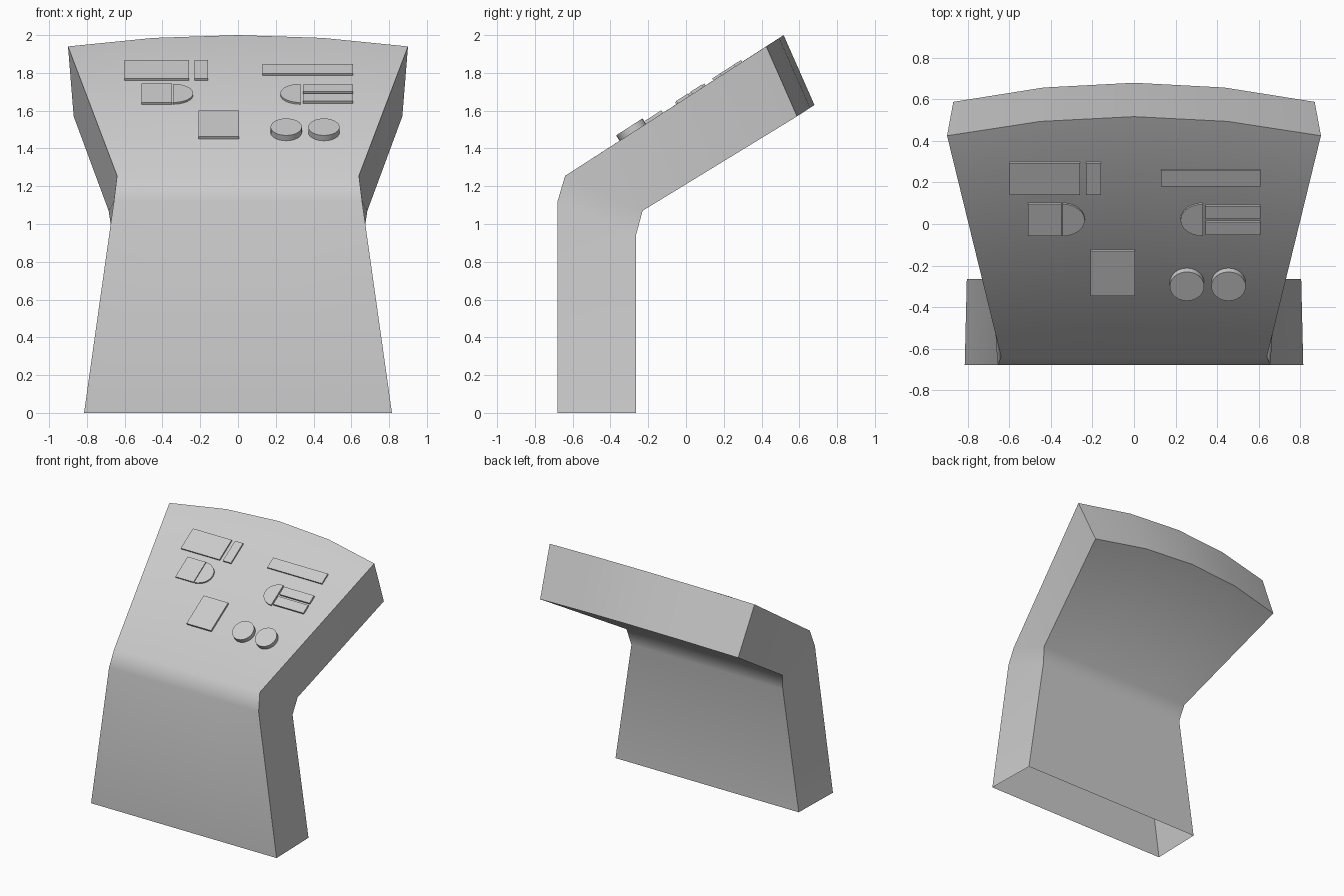
import bpy, bmesh, math
from mathutils import Vector

if "Cube" in bpy.data.objects:
    bpy.data.objects.remove(bpy.data.objects["Cube"])


def finish(name, bm, angle):
    bmesh.ops.recalc_face_normals(bm, faces=bm.faces)
    me = bpy.data.meshes.new(name)
    bm.to_mesh(me)
    bm.free()
    ob = bpy.data.objects.new(name, me)
    bpy.context.collection.objects.link(ob)
    bpy.ops.object.select_all(action='DESELECT')
    bpy.context.view_layer.objects.active = ob
    ob.select_set(True)
    bpy.ops.object.shade_smooth_by_angle(angle=math.radians(angle))
    return ob


# Console housing: bent shell, open underneath, arched top edge
# rows of (y, z, half width, arch amount)
FRONT = [(-0.68, 0, 0.815, 0), (-0.68, 1.12, 0.657, 0),
         (-0.64, 1.255, 0.64, 0), (0.425, 1.94, 0.90, 1)]
BACK = [(-0.265, 0, 0.805, 0), (-0.265, 0.94, 0.665, 0),
        (-0.23, 1.07, 0.685, 0), (0.588, 1.57, 0.87, 1)]
ARCH = [(-1, 0), (-0.5, 0.75), (0, 1), (0.5, 0.75), (1, 0)]

bm = bmesh.new()


def make_rows(rows):
    return [[bm.verts.new((w * t, y + 0.092 * a * k, z + 0.06 * a * k))
             for t, k in ARCH] for y, z, w, a in rows]


front, back = make_rows(FRONT), make_rows(BACK)
loop = front + back[::-1]
for r0, r1 in zip(loop, loop[1:]):
    for i in range(4):
        bm.faces.new((r0[i], r0[i + 1], r1[i + 1], r1[i]))
for i in range(3):
    for c in (0, -1):
        bm.faces.new((front[i][c], front[i + 1][c], back[i + 1][c], back[i][c]))
finish("console_housing", bm, 45)

# Controls: outlines in (x, y) projected on the sloped panel, then raised
SLOPE = 0.685 / 1.065
NORMAL = Vector((0, -SLOPE, 1)).normalized()
COS = NORMAL.z


def on_panel(x, y, h):
    return Vector((x, y, 1.255 + SLOPE * (y + 0.64))) + NORMAL * h


def control(name, outline, height):
    bm = bmesh.new()
    low = [bm.verts.new(on_panel(x, y, -0.004)) for x, y in outline]
    top = [bm.verts.new(on_panel(x, y, height)) for x, y in outline]
    bm.faces.new(top)
    bm.faces.new(low[::-1])
    n = len(low)
    for i in range(n):
        j = (i + 1) % n
        bm.faces.new((low[i], low[j], top[j], top[i]))
    finish(name, bm, 30)


def rect(x0, x1, y0, y1):
    return [(x0, y0), (x1, y0), (x1, y1), (x0, y1)]


def arc(cx, cy, rx, ry, a0, a1, n):
    return [(cx + rx * math.cos(math.radians(a0 + (a1 - a0) * i / n)),
             cy + ry * math.sin(math.radians(a0 + (a1 - a0) * i / n)))
            for i in range(n + 1)]


for name, box, h in [
        ("wide_screen", (-0.60, -0.26, 0.145, 0.298), 0.012),
        ("narrow_screen", (-0.23, -0.16, 0.145, 0.298), 0.012),
        ("long_bar", (0.13, 0.61, 0.187, 0.263), 0.012),
        ("left_key", (-0.51, -0.35, -0.052, 0.103), 0.012),
        ("upper_bar", (0.345, 0.61, 0.033, 0.092), 0.015),
        ("lower_bar", (0.345, 0.61, -0.044, 0.018), 0.015),
        ("square_pad", (-0.21, 0.005, -0.338, -0.122), 0.016)]:
    control(name, rect(*box), h)

# Half-round keys
control("left_half_round_key", arc(-0.345, 0.025, 0.108, 0.077, -90, 90, 12), 0.012)
control("right_half_round_key", arc(0.332, 0.025, 0.108, 0.077, 90, 270, 12), 0.012)

# Round knobs
for side, x in (("left", 0.255), ("right", 0.455)):
    control(side + "_knob", arc(x, -0.282, 0.083, 0.083 * COS, 0, 360, 24)[:-1], 0.034)
